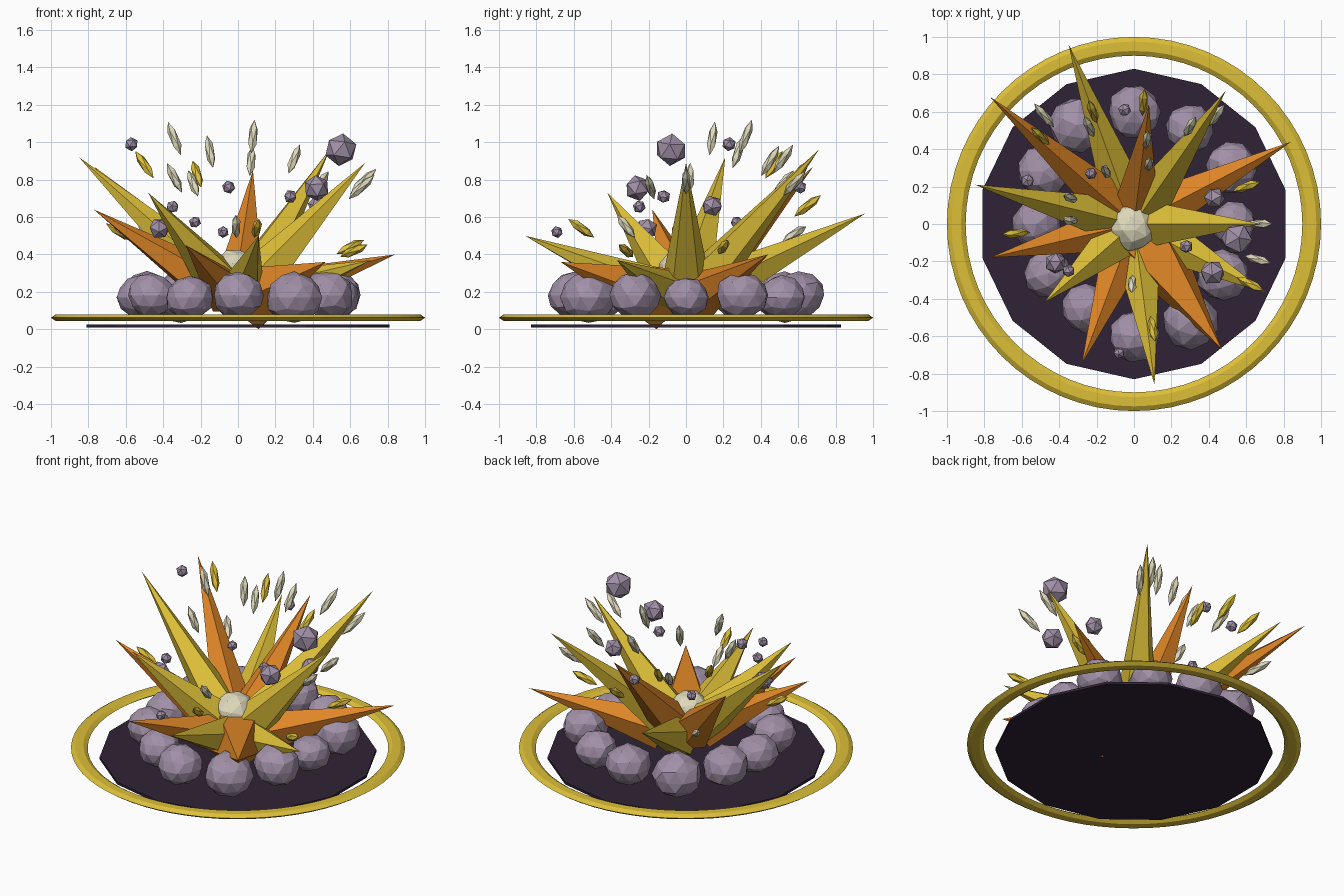
import bpy, bmesh, math, random
from mathutils import Vector, Matrix, Euler

if "Cube" in bpy.data.objects:
    bpy.data.objects.remove(bpy.data.objects["Cube"])

random.seed(4)


def material(name, rgb):
    m = bpy.data.materials.new(name)
    m.diffuse_color = (*rgb, 1)
    m.use_nodes = True
    m.node_tree.nodes["Principled BSDF"].inputs["Base Color"].default_value = m.diffuse_color
    return m


YELLOW = material("yellow", (0.72, 0.52, 0.04))
ORANGE = material("orange", (0.74, 0.24, 0.02))
CREAM = material("cream", (0.74, 0.70, 0.50))
PURPLE = material("dusty_purple", (0.36, 0.28, 0.39))
DARK = material("dark_plum", (0.028, 0.016, 0.035))
CENTRE = Vector((0, 0, 0.14))


def finish(name, bm, mat):
    bmesh.ops.recalc_face_normals(bm, faces=bm.faces)
    me = bpy.data.meshes.new(name)
    bm.to_mesh(me)
    bm.free()
    me.materials.append(mat)
    ob = bpy.data.objects.new(name, me)
    bpy.context.collection.objects.link(ob)
    return ob


def ball(name, mat, pos, scale, level, rot=None, jitter=0.0):
    bm = bmesh.new()
    bmesh.ops.create_icosphere(bm, subdivisions=level, radius=1)
    for v in bm.verts:
        v.co *= 1 + random.uniform(-jitter, jitter)
    rot = rot or Euler([random.uniform(0, 6.28) for _ in range(3)]).to_matrix()
    bm.transform(Matrix.Translation(pos) @ rot.to_4x4() @ Matrix.Diagonal((*scale, 1)))
    return finish(name, bm, mat)


def spike(name, mat, tip, radius=0.13, spin=0.0, sides=5):
    """Pointed cone leaning out from the centre, with a ridge on top."""
    tip = Vector(tip)
    axis = (tip - CENTRE).normalized()
    side = axis.cross(Vector((0, 0, 1))).normalized()
    up = side.cross(axis)
    base = CENTRE + axis * 0.15
    bm = bmesh.new()
    ring = []
    for i in range(sides):
        a = spin + math.tau * i / sides
        ring.append(bm.verts.new(base + radius * (up * math.cos(a) + side * math.sin(a))))
    top = bm.verts.new(tip)
    for i in range(sides):
        bm.faces.new((ring[i], ring[(i + 1) % sides], top))
    bm.faces.new(ring)
    return finish(name, bm, mat)


# Ground disk with fourteen sides
bm = bmesh.new()
bmesh.ops.create_cone(bm, cap_ends=True, segments=14, radius1=0.83, radius2=0.83, depth=0.016,
                      matrix=Matrix.Translation((0, 0, 0.018)))
finish("ground_disk", bm, DARK)

# Flattened hexagonal hoop
bm = bmesh.new()
N, S = 64, 6
loops = []
for i in range(N):
    a = math.tau * i / N
    loop = []
    for j in range(S):
        b = math.tau * j / S
        r = 0.95 + 0.05 * math.cos(b)
        loop.append(bm.verts.new((r * math.cos(a), r * math.sin(a), 0.062 + 0.02 * math.sin(b))))
    loops.append(loop)
for i in range(N):
    p, q = loops[i], loops[(i + 1) % N]
    for j in range(S):
        k = (j + 1) % S
        bm.faces.new((p[j], q[j], q[k], p[k]))
finish("outer_hoop", bm, YELLOW)

# Smoke puffs around the base: distance and size, every thirty degrees
puffs = [(.53, .12), (.60, .14), (.59, .13), (.60, .14), (.61, .15), (.56, .14),
         (.52, .13), (.53, .13), (.52, .13), (.60, .135), (.60, .15), (.55, .14)]
for i, (d, r) in enumerate(puffs):
    a = math.radians(30 * i)
    z = 0.17 + 0.012 * (i % 2)
    ball(f"smoke_puff_{i + 1}", PURPLE, (d * math.cos(a), d * math.sin(a), z),
         (r, r, r * 0.9), 2, Matrix.Rotation(random.uniform(0, 6.28), 3, "Z"), 0.05)

# Burst spikes, given by their tips
yellow_tips = [(.68, 0, .89), (.49, .71, .96), (-.35, .96, .62), (-.85, .21, .92),
               (-.48, -.42, .73), (.11, -.86, .50), (.71, -.37, .37)]
orange_tips = [(.84, .44, .40), (.08, .64, .85), (-.77, .68, .87), (-.77, -.18, .64),
               (-.28, -.75, .45)]
for i, t in enumerate(yellow_tips):
    spike(f"yellow_spike_{i + 1}", YELLOW, t)
for i, t in enumerate(orange_tips):
    spike(f"orange_spike_{i + 1}", ORANGE, t)
spike("low_orange_spike", ORANGE, (.47, -.67, .36), 0.185, math.pi)

# Pale glowing core
ball("core", CREAM, (-.01, -.02, .30), (.13, .13, .13), 2, jitter=0.04)

# Flying rocks: position and radius
rocks = [(.55, -.08, .96, .088), (.42, -.26, .755, .07), (.28, -.12, .71, .037),
         (.43, .14, .66, .058), (-.42, -.21, .54, .058), (-.35, -.25, .655, .035),
         (-.05, .61, .76, .036), (-.57, .23, .99, .038), (-.23, .27, .573, .033),
         (-.08, -.69, .52, .032)]
for i, (x, y, z, r) in enumerate(rocks):
    ball(f"flying_rock_{i + 1}", PURPLE, (x, y, z), (r, r, r), 1)

# Thin shards pointing away from the centre
cream_shards = [(-.34, .14, 1.02), (.08, .32, 1.03), (.30, .52, .91), (.07, .45, .90),
                (-.34, .02, .81), (-.15, .28, .95), (-.24, .52, .78), (-.48, .58, .51),
                (.66, -.19, .76), (.67, .0, .79), (-.01, -.32, .55), (.44, .58, .78)]
yellow_shards = [(-.50, .47, .88), (-.22, .60, .83), (.60, .20, .44), (.05, .65, .66),
                 (.10, -.56, .54), (-.63, -.05, .52), (.62, -.32, .42)]
for label, mat, shards in (("cream", CREAM, cream_shards), ("yellow", YELLOW, yellow_shards)):
    for i, p in enumerate(shards):
        d = Vector(p) - CENTRE
        ln = 0.055 + 0.045 * min(1, d.length)
        rot = d.to_track_quat("Z", "Y").to_matrix()
        ball(f"{label}_shard_{i + 1}", mat, p, (.026, .026, ln), 1, rot)
